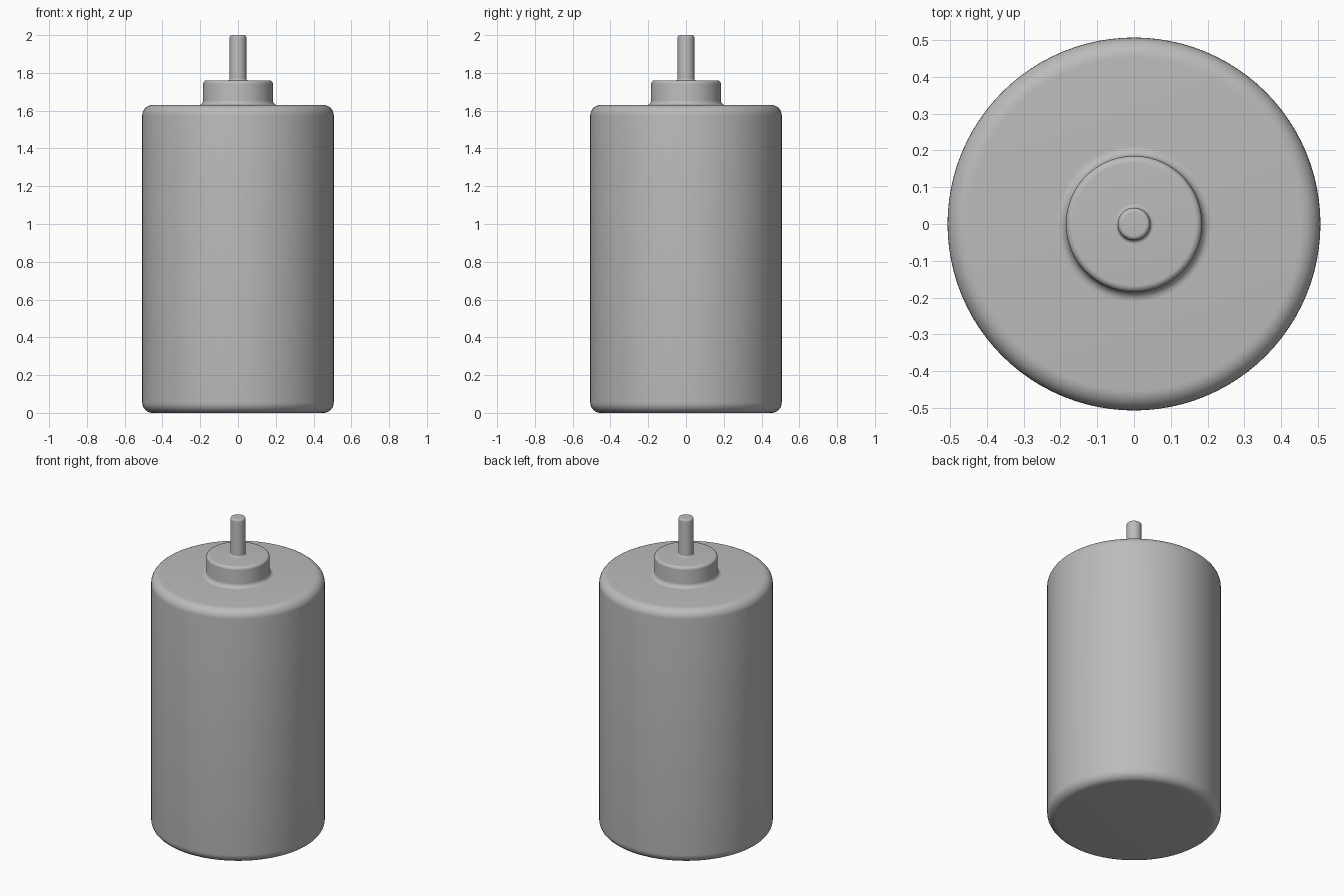
import bpy, bmesh
from math import sin, cos, pi, radians

cube = bpy.data.objects.get("Cube")
if cube:
    bpy.data.objects.remove(cube, do_unlink=True)

SEGMENTS = 96

grey = bpy.data.materials.new("plain_grey")
grey.use_nodes = True
colour = (0.5, 0.5, 0.5, 1)
grey.diffuse_color = colour
grey.node_tree.nodes["Principled BSDF"].inputs["Base Color"].default_value = colour


def arc(r, z, radius, start, end, steps=8):
    """Profile points of a fillet centred at (r, z), angles in degrees."""
    angles = [radians(start + (end - start) * i / steps) for i in range(steps + 1)]
    return [(r + radius * cos(a), z + radius * sin(a)) for a in angles]


def lathe(name, profile):
    """Spin an (r, z) profile around the z axis."""
    bm = bmesh.new()
    verts = [bm.verts.new((r, 0, z)) for r, z in profile]
    edges = [bm.edges.new(pair) for pair in zip(verts, verts[1:])]
    bmesh.ops.spin(bm, geom=verts + edges, cent=(0, 0, 0), axis=(0, 0, 1),
                   angle=2 * pi, steps=SEGMENTS, use_merge=True)
    bmesh.ops.remove_doubles(bm, verts=bm.verts, dist=1e-5)
    bmesh.ops.recalc_face_normals(bm, faces=bm.faces)
    mesh = bpy.data.meshes.new(name)
    bm.to_mesh(mesh)
    bm.free()
    mesh.materials.append(grey)
    obj = bpy.data.objects.new(name, mesh)
    bpy.context.collection.objects.link(obj)
    bpy.ops.object.select_all(action="DESELECT")
    obj.select_set(True)
    bpy.context.view_layer.objects.active = obj
    bpy.ops.object.shade_smooth_by_angle(angle=radians(35))
    return obj


def stepped_part(name, radius, base, top, foot, edge):
    """Cylinder with a flared foot fillet and a rounded top edge."""
    lathe(name, [(0, base)]
          + arc(radius + foot, base + foot, foot, 270, 180)
          + arc(radius - edge, top - edge, edge, 0, 90)
          + [(0, top)])


# Main body, rounded at both rims
R, TOP, RIM = 0.507, 1.63, 0.055
lathe("body", [(0, 0)] + arc(R - RIM, RIM, RIM, -90, 0)
      + arc(R - RIM, TOP - RIM, RIM, 0, 90) + [(0, TOP)])

# Raised collar and slim terminal shaft
stepped_part("collar", 0.185, TOP, 1.76, 0.025, 0.018)
stepped_part("shaft", 0.044, 1.76, 2.0, 0.01, 0.012)
